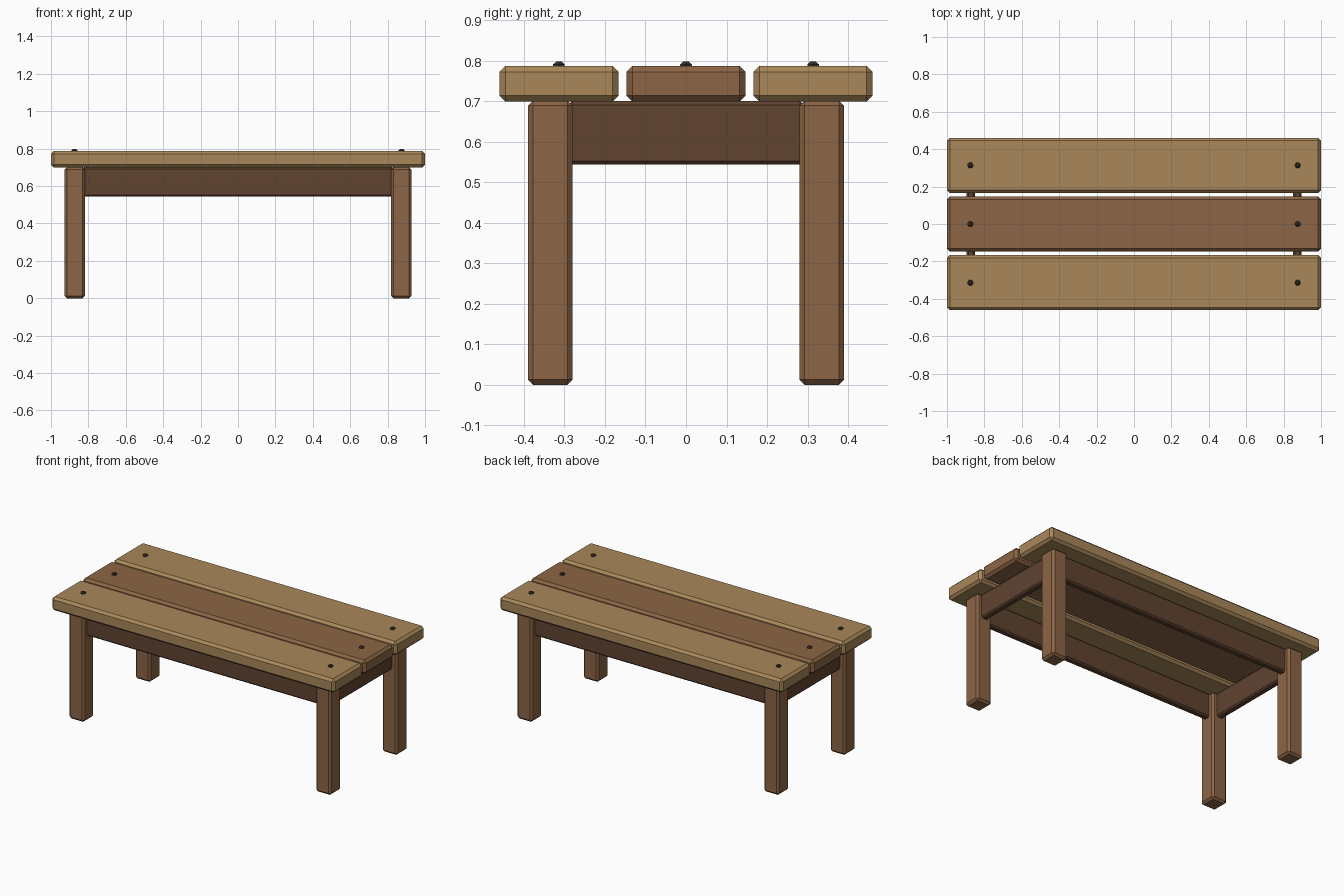
import bpy, bmesh
from mathutils import Matrix

if "Cube" in bpy.data.objects:
    bpy.data.objects.remove(bpy.data.objects["Cube"])


def material(name, color):
    m = bpy.data.materials.new(name)
    m.diffuse_color = (*color, 1)
    m.use_nodes = True
    m.node_tree.nodes["Principled BSDF"].inputs["Base Color"].default_value = m.diffuse_color
    return m


LIGHT = material("light wood", (0.40, 0.245, 0.103))
MID = material("brown wood", (0.262, 0.130, 0.060))
DARK = material("dark wood", (0.117, 0.056, 0.030))
METAL = material("dark metal", (0.045, 0.030, 0.022))


def finish(bm, name, mat):
    mesh = bpy.data.meshes.new(name)
    bm.to_mesh(mesh)
    bm.free()
    mesh.materials.append(mat)
    obj = bpy.data.objects.new(name, mesh)
    bpy.context.collection.objects.link(obj)
    return obj


def board(name, center, size, bevel, mat):
    """Box with a single flat chamfer on every edge."""
    bm = bmesh.new()
    bmesh.ops.create_cube(bm, size=1, matrix=Matrix.Translation(center) @ Matrix.Diagonal((*size, 1)))
    bmesh.ops.bevel(bm, geom=bm.edges[:], offset=bevel, segments=1, profile=0.5, affect='EDGES')
    return finish(bm, name, mat)


def bolt(name, x, y):
    """Low hexagonal domed head."""
    bm = bmesh.new()
    for z, depth, r1, r2 in ((0.787, 0.008, 0.0165, 0.0165), (0.7945, 0.007, 0.0165, 0.008)):
        bmesh.ops.create_cone(bm, cap_ends=True, segments=6, radius1=r1, radius2=r2, depth=depth,
                              matrix=Matrix.Translation((x, y, z)) @ Matrix.Rotation(0.5236, 4, 'Z'))
    return finish(bm, name, METAL)


LEG_X, LEG_Y = 0.873, 0.335

# Seat planks with their bolts
for label, y, mat in (("front", -0.3135, LIGHT), ("middle", 0, MID), ("back", 0.3135, LIGHT)):
    board(f"{label}_plank", (0, y, 0.743), (2.0, 0.294, 0.088), 0.015, mat)
    for side, x in (("left", -0.875), ("right", 0.875)):
        bolt(f"{label}_{side}_bolt", x, y)

# Legs
for side, sx in (("left", -1), ("right", 1)):
    for end, sy in (("front", -1), ("back", 1)):
        board(f"{end}_{side}_leg", (sx * LEG_X, sy * LEG_Y, 0.351), (0.108, 0.11, 0.702), 0.013, MID)

# Aprons between the legs
for end, sy in (("front", -1), ("back", 1)):
    board(f"{end}_apron", (0, sy * LEG_Y, 0.622), (1.66, 0.044, 0.156), 0.009, DARK)
for side, sx in (("left", -1), ("right", 1)):
    board(f"{side}_apron", (sx * LEG_X, 0, 0.622), (0.044, 0.58, 0.156), 0.009, DARK)
